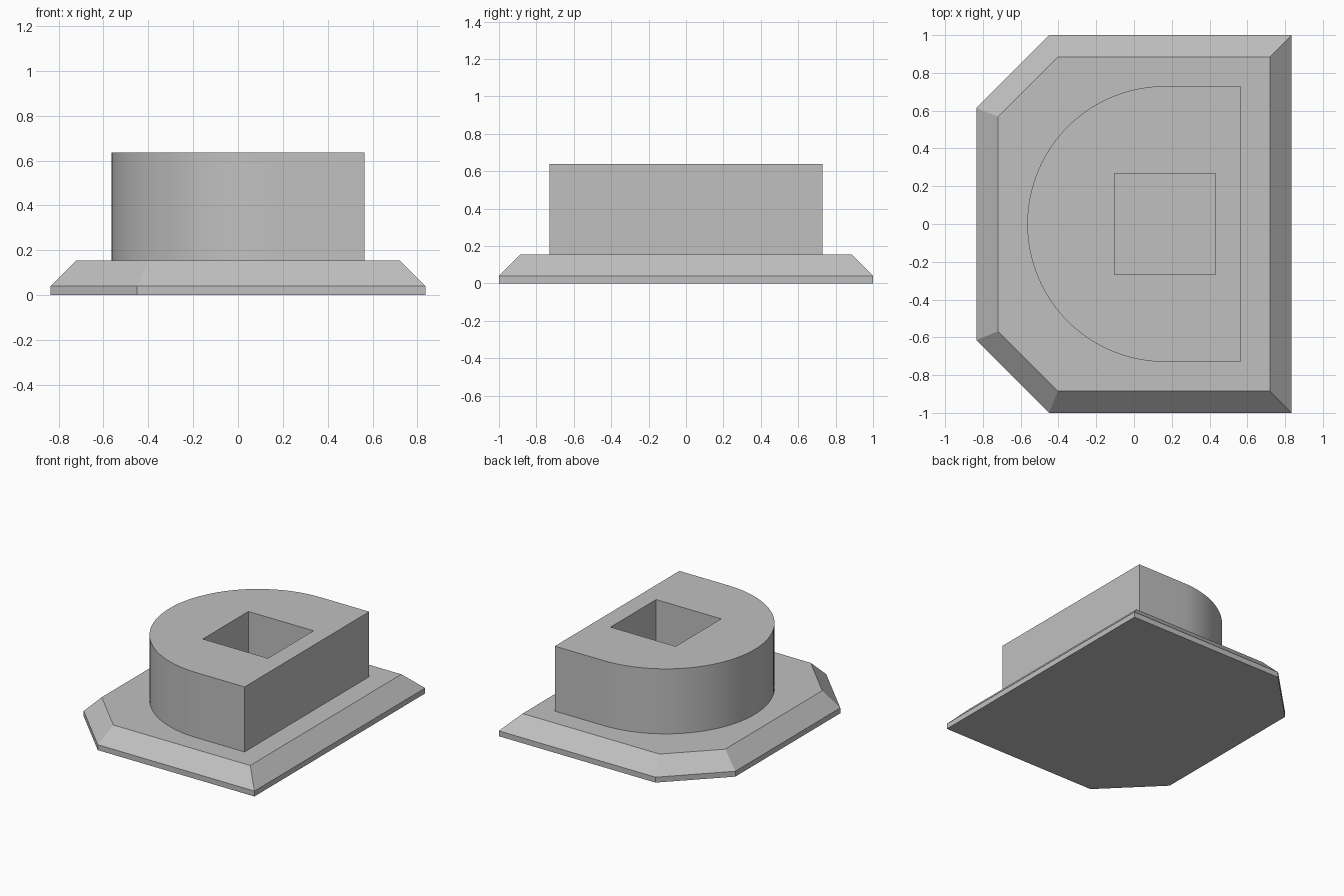
import bpy
import bmesh
from math import cos, sin, pi, radians

old = bpy.data.objects.get("Cube")
if old:
    bpy.data.objects.remove(old, do_unlink=True)

# Heights of the stacked levels
RIM_Z, DECK_Z, TOP_Z = 0.04, 0.155, 0.637

grey = bpy.data.materials.new("plain_grey")
grey.use_nodes = True
colour = (0.53, 0.53, 0.53, 1)
grey.diffuse_color = colour
grey.node_tree.nodes["Principled BSDF"].inputs["Base Color"].default_value = colour


def add_ring(bm, outline, z):
    return [bm.verts.new((x, y, z)) for x, y in outline]


def add_walls(bm, low, high):
    for i in range(len(low)):
        j = (i + 1) % len(low)
        bm.faces.new((low[i], low[j], high[j], high[i]))


def finish(bm, name):
    mesh = bpy.data.meshes.new(name)
    bm.to_mesh(mesh)
    bm.free()
    mesh.materials.append(grey)
    obj = bpy.data.objects.new(name, mesh)
    bpy.context.collection.objects.link(obj)
    return obj


def base_outline(x, y, cut_x, cut_y):
    """Rectangle with both corners cut off on the -x side."""
    return [(x, -y), (x, y), (-cut_x, y), (-x, cut_y), (-x, -cut_y), (-cut_x, -y)]


# Base plate: thin vertical rim, then a sloping bevel up to the deck
bm = bmesh.new()
wide = base_outline(0.835, 1.0, 0.45, 0.615)
narrow = base_outline(0.72, 0.885, 0.403, 0.568)
rings = [add_ring(bm, wide, 0), add_ring(bm, wide, RIM_Z), add_ring(bm, narrow, DECK_Z)]
add_walls(bm, rings[0], rings[1])
add_walls(bm, rings[1], rings[2])
bm.faces.new(rings[0][::-1])
bm.faces.new(rings[2])
finish(bm, "base_plate")

# D-shaped boss with a square socket that reaches down to the deck
bm = bmesh.new()
centre, radius, flat_x, half, steps = 0.165, 0.73, 0.565, 0.267, 48
d_shape = [(flat_x, -radius), (flat_x, radius)]
for i in range(steps + 1):
    a = pi / 2 + pi * i / steps
    d_shape.append((centre + radius * cos(a), radius * sin(a)))
socket = [(centre + sx * half, sy * half) for sx, sy in ((-1, -1), (-1, 1), (1, 1), (1, -1))]
rims = []
for outline in (d_shape, socket):
    low, high = add_ring(bm, outline, DECK_Z), add_ring(bm, outline, TOP_Z)
    add_walls(bm, low, high)
    rims += [bm.edges.get((high[i - 1], high[i])) for i in range(len(high))]
cap = bmesh.ops.triangle_fill(bm, edges=rims, use_beauty=True, normal=(0, 0, 1))
for item in cap["geom"]:
    if isinstance(item, bmesh.types.BMFace):
        item.normal_update()
        if item.normal.z < 0:
            item.normal_flip()
boss = finish(bm, "d_shaped_boss")

# Smooth the curved wall, keep the corners sharp
bpy.ops.object.select_all(action="DESELECT")
boss.select_set(True)
bpy.context.view_layer.objects.active = boss
bpy.ops.object.shade_smooth_by_angle(angle=radians(30))
